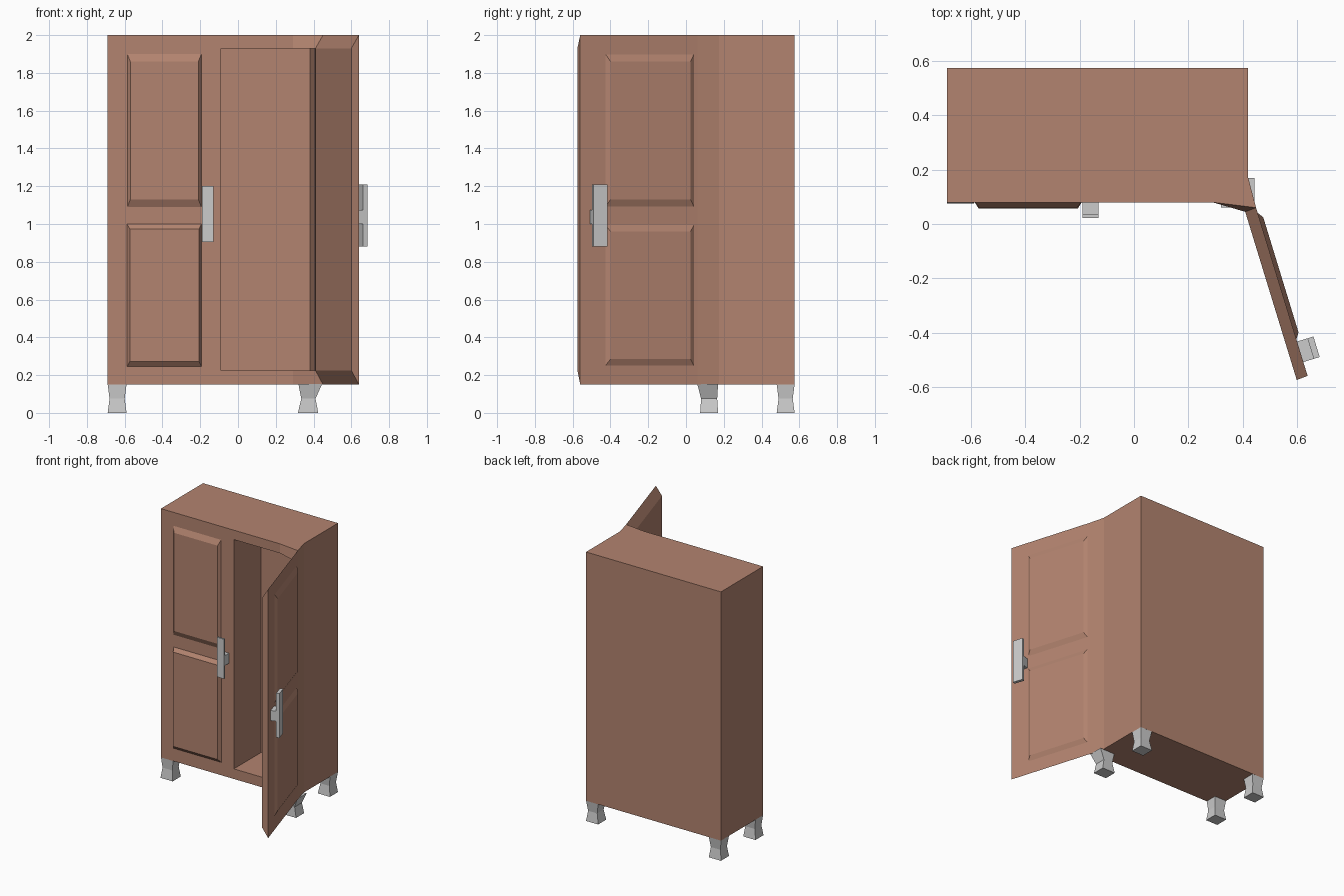
import bpy, bmesh
from mathutils import Vector

if "Cube" in bpy.data.objects:
    bpy.data.objects.remove(bpy.data.objects["Cube"])

wood = bpy.data.materials.new("wood")
wood.diffuse_color = (0.45, 0.23, 0.16, 1)
wood.use_nodes = True
wood.node_tree.nodes["Principled BSDF"].inputs["Base Color"].default_value = wood.diffuse_color


def loft(name, rings, mat=None):
    """Closed solid through a list of equal-length rings of points."""
    bm = bmesh.new()
    rows = [[bm.verts.new(p) for p in r] for r in rings]
    for a, b in zip(rows, rows[1:]):
        for i in range(len(a)):
            j = (i + 1) % len(a)
            bm.faces.new((a[i], a[j], b[j], b[i]))
    bm.faces.new(rows[0])
    bm.faces.new(rows[-1])
    bmesh.ops.recalc_face_normals(bm, faces=bm.faces)
    me = bpy.data.meshes.new(name)
    bm.to_mesh(me)
    bm.free()
    ob = bpy.data.objects.new(name, me)
    bpy.context.collection.objects.link(ob)
    if mat:
        me.materials.append(mat)
    return ob


def ring(profile, z):
    return [(x, y, z) for x, y in profile]


def rect(x0, x1, y0, y1):
    return [(x0, y0), (x1, y0), (x1, y1), (x0, y1)]


def on_door(name, frame, u, z, d, inset=(0, 0), mat=None):
    """Block on a door face: u along it, z up, d out of it, inset tapers it."""
    o, t, n = frame

    def quad(depth, iu, iz):
        pts = []
        for a, h in rect(u[0] + iu, u[1] - iu, z[0] + iz, z[1] - iz):
            p = o + t * a + n * depth
            pts.append((p.x, p.y, h))
        return pts
    return loft(name, [quad(d[0], 0, 0), quad(d[1], *inset)], mat)


# Cabinet body, bent at the hinge corner, with the right compartment cut out
outline = [(-.69, .08), (.29, .08), (.45, .06), (.42, .175), (.42, .575), (-.69, .575)]
body = loft("cabinet_body", [ring(outline, .15), ring(outline, 2)], wood)
hollow = [(-.09, .0), (.413, .0), (.38, .40), (-.09, .40)]
cutter = loft("compartment_cutter", [ring(hollow, .225), ring(hollow, 1.93)])
cutter.hide_render = True
cutter.hide_viewport = True
mod = body.modifiers.new("compartment", 'BOOLEAN')
mod.operation = 'DIFFERENCE'
mod.solver = 'EXACT'
mod.object = cutter

# Sloped corners joining the body to the open door, above and below
for name, z_out, z_in in (("hinge_fillet_top", 2, 1.93), ("hinge_fillet_bottom", .15, .225)):
    loft(name, [[(.29, .08, z_out), (.45, .06, z_out), (.44, .065, z_in)],
                [(.29, .08, z_in), (.41, .045, z_in), (.42, .06, z_in)]], wood)

# Open door with chamfered inner edge
loft("open_door", [
    [(.45, .06, .15), (.64, -.56, .15), (.64, -.56, 2), (.45, .06, 2)],
    [(.41, .045, .225), (.60, -.575, .225), (.60, -.575, 1.93), (.41, .045, 1.93)]], wood)

# Raised panels and handles
left = (Vector((-.69, .08)), Vector((1, 0)), Vector((0, -1)))
right = (Vector((.45, .06)), Vector((.293, -.956)), Vector((.956, .293)))

on_door("left_upper_panel", left, (.10, .50), (1.08, 1.91), (-.005, .02), (.02, .05), wood)
on_door("left_lower_panel", left, (.10, .50), (.24, 1.005), (-.005, .023), (.017, .032), wood)
on_door("right_upper_panel", right, (.012, .515), (1.08, 1.91), (-.005, .015), (.03, .05), wood)
on_door("right_lower_panel", right, (.012, .515), (.24, 1.005), (-.005, .015), (.03, .045), wood)

for side, frame, u, z, d in (("left", left, (.50, .56), (.905, 1.20), (.045, .058)),
                             ("right", right, (.516, .595), (.88, 1.21), (.04, .063))):
    on_door(side + "_handle_plate", frame, u, z, d)
    on_door(side + "_handle_post", frame, u, (1.0, 1.075), (-.005, d[0] + .002))

# Waisted feet: top, waist and bottom sections
feet = {
    "front_left_foot": ((-.69, -.59, .08, .17), (-.68, -.60, .085, .16), (-.69, -.59, .075, .17)),
    "front_right_foot": ((.32, .445, .06, .17), (.335, .41, .08, .165), (.317, .425, .075, .17)),
    "back_left_foot": ((-.69, -.59, .48, .575), (-.68, -.60, .49, .565), (-.69, -.59, .48, .575)),
    "back_right_foot": ((.32, .42, .48, .575), (.335, .41, .49, .565), (.32, .42, .48, .575)),
}
for name, (top, waist, bottom) in feet.items():
    loft(name, [ring(rect(*bottom), 0), ring(rect(*waist), .075), ring(rect(*top), .152)])
